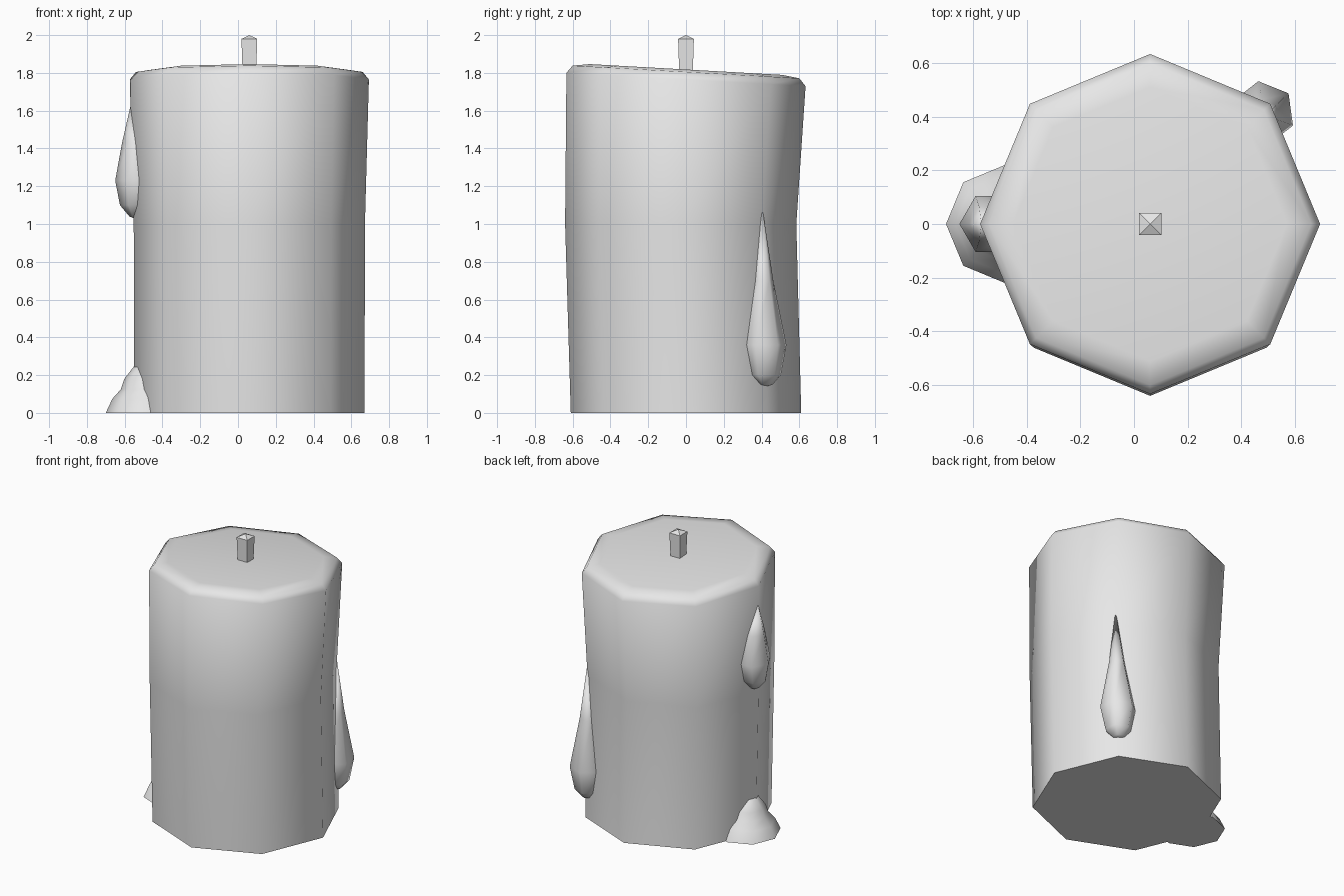
import bpy, bmesh, math

cube = bpy.data.objects.get("Cube")
if cube:
    bpy.data.objects.remove(cube, do_unlink=True)

wax = bpy.data.materials.new("pale grey wax")
wax.use_nodes = True
wax.diffuse_color = (0.8, 0.8, 0.8, 1)
wax.node_tree.nodes["Principled BSDF"].inputs["Base Color"].default_value = (0.8, 0.8, 0.8, 1)


def loft(name, rings, sides, turn=0, smooth=None):
    """Skin rings of (x, y, z, radius, slope along y); radius 0 makes a point."""
    bm = bmesh.new()
    loops = []
    for x, y, z, r, slope in rings:
        count = sides if r else 1
        loop = []
        for i in range(count):
            a = math.radians(turn) + math.tau * i / sides
            dy = r * math.sin(a)
            loop.append(bm.verts.new((x + r * math.cos(a), y + dy, z + slope * dy)))
        loops.append(loop)
    for low, high in zip(loops, loops[1:]):
        for i in range(sides):
            j = (i + 1) % sides
            if len(low) == 1:
                bm.faces.new((low[0], high[j], high[i]))
            elif len(high) == 1:
                bm.faces.new((low[i], low[j], high[0]))
            else:
                bm.faces.new((low[i], low[j], high[j], high[i]))
    for loop in (loops[0], loops[-1]):
        if len(loop) > 1:
            bm.faces.new(loop)
    bmesh.ops.recalc_face_normals(bm, faces=bm.faces)
    mesh = bpy.data.meshes.new(name)
    bm.to_mesh(mesh)
    bm.free()
    mesh.materials.append(wax)
    obj = bpy.data.objects.new(name, mesh)
    bpy.context.collection.objects.link(obj)
    if smooth:
        bpy.ops.object.select_all(action="DESELECT")
        obj.select_set(True)
        bpy.context.view_layer.objects.active = obj
        bpy.ops.object.shade_smooth_by_angle(angle=math.radians(smooth))
    return obj


# Candle body: eight-sided, bowed at mid height, slanted rounded top
CX = 0.06
SLANT = -0.056
loft("candle_body", [
    (CX, 0, 0, 0.61, 0),
    (CX, -0.028, 1.0, 0.612, 0),
    (CX, 0, 1.765, 0.633, SLANT),
    (CX, 0, 1.805, 0.60, SLANT),
    (CX, 0, 1.818, 0.51, SLANT),
], 8, smooth=60)

# Square wick with a low pointed tip
loft("wick", [
    (CX, 0, 1.78, 0.05, 0),
    (CX, 0, 1.98, 0.059, 0),
    (CX, 0, 2.0, 0, 0),
], 4, turn=45)

# Wax drips: hexagonal teardrops
loft("upper_drip", [
    (-0.55, 0, 1.03, 0, 0),
    (-0.54, 0, 1.04, 0.035, 0),
    (-0.535, 0, 1.10, 0.09, 0),
    (-0.53, 0, 1.23, 0.12, 0),
    (-0.54, 0, 1.43, 0.074, 0),
    (-0.568, 0, 1.63, 0, 0),
], 6, smooth=70)

loft("lower_drip", [
    (0.48, 0.425, 0.14, 0, 0),
    (0.48, 0.42, 0.15, 0.04, 0),
    (0.48, 0.415, 0.20, 0.088, 0),
    (0.48, 0.412, 0.36, 0.121, 0),
    (0.485, 0.408, 0.70, 0.055, 0),
    (0.492, 0.402, 1.10, 0, 0),
], 6, turn=38, smooth=70)

# Wax pool at the foot
PX = -0.48
loft("wax_pool", [
    (PX, 0, 0, 0.22, 0),
    (PX, 0, 0.075, 0.185, 0),
    (PX, 0, 0.125, 0.14, 0),
    (PX, 0, 0.18, 0.122, 0),
    (PX, 0, 0.25, 0.068, 0),
    (PX, 0, 0.27, 0, 0),
], 8, smooth=60)
